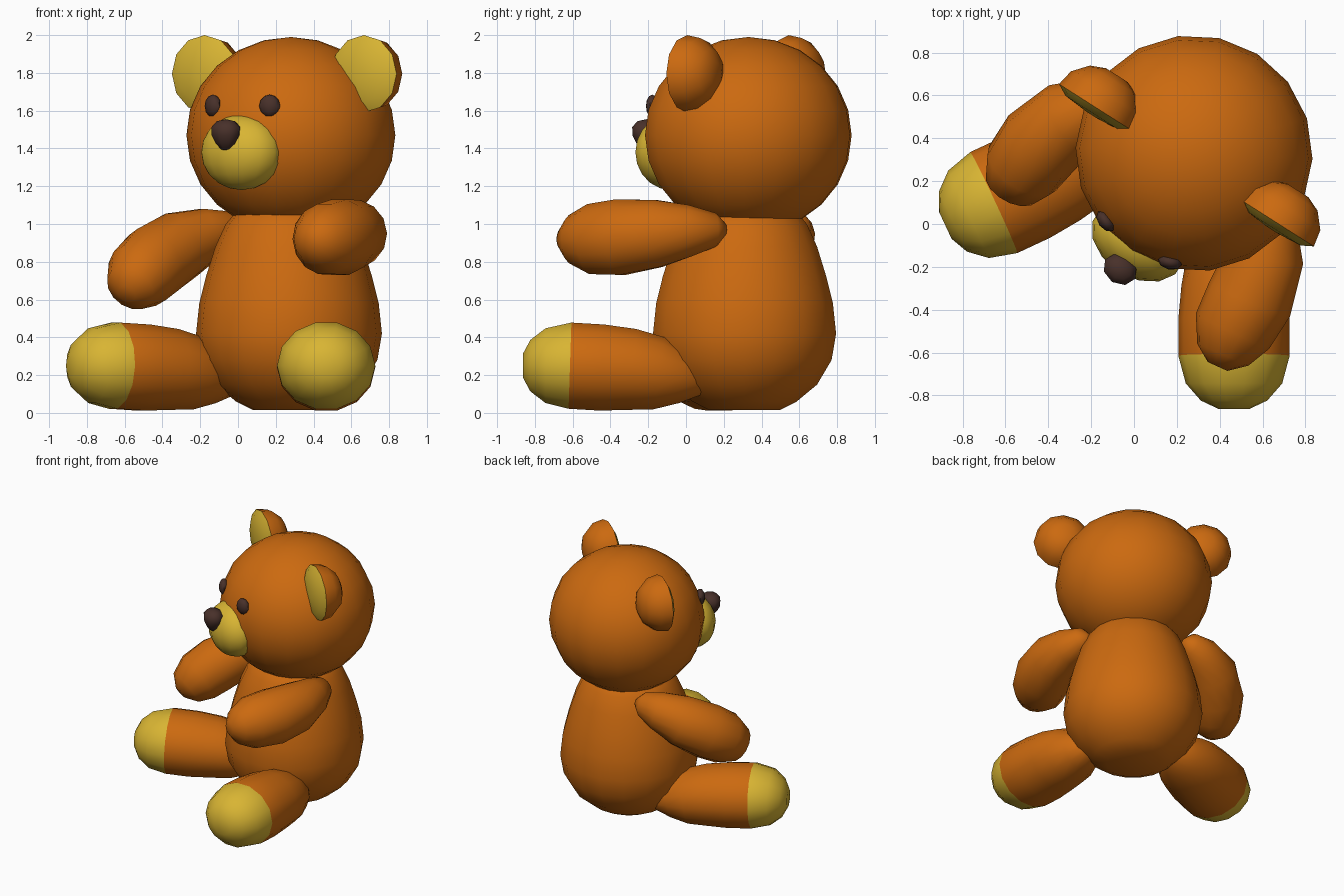
import bpy, bmesh, math
from mathutils import Vector, Matrix

if "Cube" in bpy.data.objects:
    bpy.data.objects.remove(bpy.data.objects["Cube"])


def material(name, rgb):
    m = bpy.data.materials.new(name)
    m.diffuse_color = (*rgb, 1)
    m.use_nodes = True
    m.node_tree.nodes["Principled BSDF"].inputs["Base Color"].default_value = m.diffuse_color
    return m


FUR = material("orange fur", (0.60, 0.143, 0.005))
PAD = material("yellow plush", (0.69, 0.46, 0.033))
DARK = material("dark brown", (0.065, 0.030, 0.023))

# The toy sits turned on the spot: side axis, facing axis and seat centre
ANGLE = math.radians(-32.5)
SIDE = Vector((math.cos(ANGLE), math.sin(ANGLE), 0))
FACE = Vector((math.sin(ANGLE), -math.cos(ANGLE), 0))
CENTRE = Vector((0.277, 0.325, 0))


def at(side, forward, z):
    return CENTRE + SIDE * side + FACE * forward + Vector((0, 0, z))


def finish(bm, name, mats):
    bmesh.ops.recalc_face_normals(bm, faces=bm.faces)
    me = bpy.data.meshes.new(name)
    bm.to_mesh(me)
    bm.free()
    for m in mats:
        me.materials.append(m)
    ob = bpy.data.objects.new(name, me)
    bpy.context.collection.objects.link(ob)
    return ob


def tube(name, stations, mats, sides=14, vscale=1.0, second=lambda i: False):
    """Skin round rings along (point, radius) stations; second(i) picks material 1."""
    bm = bmesh.new()
    pts = [p for p, r in stations]
    rings = []
    for i, (p, r) in enumerate(stations):
        t = (pts[min(i + 1, len(pts) - 1)] - pts[max(i - 1, 0)]).normalized()
        u = t.cross(Vector((0, 0, 1)))
        u = u.normalized() if u.length > 0.01 else Vector((1, 0, 0))
        v = u.cross(t) * vscale
        rings.append([bm.verts.new(p + r * (math.cos(a) * u + math.sin(a) * v))
                      for a in (2 * math.pi * k / sides for k in range(sides))])
    for i in range(len(rings) - 1):
        a, b = rings[i], rings[i + 1]
        for k in range(sides):
            j = (k + 1) % sides
            f = bm.faces.new((a[k], a[j], b[j], b[k]))
            f.material_index = int(second(i))
    bm.faces.new(rings[0]).material_index = int(second(0))
    bm.faces.new(rings[-1]).material_index = int(second(len(rings) - 2))
    return finish(bm, name, mats)


def ball(name, centre, radii, mat, direction=FACE, seg=16, rings=10, taper=0.0):
    """Ellipsoid with radii (side, forward, up), forward along direction."""
    bm = bmesh.new()
    bmesh.ops.create_uvsphere(bm, u_segments=seg, v_segments=rings, radius=1)
    for v in bm.verts:
        k = 1 + taper * v.co.z
        v.co = Vector((v.co.x * radii[0] * k, v.co.y * radii[1] * k, v.co.z * radii[2]))
    side = Vector((-direction.y, direction.x, 0))
    m = Matrix((side, direction, Vector((0, 0, 1)))).transposed().to_4x4()
    m.translation = centre
    bmesh.ops.transform(bm, matrix=m, verts=bm.verts)
    return finish(bm, name, [mat])


# Pear-shaped body
body = [(0.015, 0.19), (0.06, 0.28), (0.15, 0.39), (0.28, 0.468), (0.42, 0.492),
        (0.58, 0.475), (0.72, 0.44), (0.88, 0.39), (1.0, 0.335), (1.1, 0.25)]
tube("body", [(Vector((0.27, 0.31, z)), r) for z, r in body], [FUR], 18)

# Head, snout and nose
ball("head", Vector((0.28, 0.33, 1.47)), (0.555, 0.55, 0.52), FUR, seg=18, rings=12)
ball("snout", at(0, 0.48, 1.38), (0.235, 0.17, 0.2), PAD, seg=14)
ball("nose", at(0, 0.635, 1.47), (0.082, 0.07, 0.085), DARK, seg=8, rings=6, taper=0.35)

# Mirrored pairs: eyes, ears, legs
ear = [(-0.12, 0.06), (-0.09, 0.13), (-0.02, 0.19), (0.06, 0.205), (0.09, 0.15), (0.10, 0.03)]
leg = [(0, 0.07, 0.25), (0.04, 0.155, 0.25), (0.12, 0.225, 0.25), (0.25, 0.26, 0.25),
       (0.42, 0.26, 0.24), (0.58, 0.245, 0.23), (0.72, 0.22, 0.21), (0.85, 0.16, 0.19),
       (0.95, 0.09, 0.17), (0.99, 0.03, 0.165)]
SPLAY = math.radians(32.5)
for s, label in ((-1, "right"), (1, "left")):
    out = (SIDE * s * 0.178 + FACE * 0.483).normalized()
    ball(label + "_eye", at(s * 0.178, 0.483, 1.625), (0.057, 0.035, 0.06), DARK,
         out, seg=8, rings=6)
    tube(label + "_ear", [(at(s * 0.50, t, 1.795), r) for t, r in ear], [FUR, PAD], 12,
         second=lambda i: i >= 3)
    tube(label + "_leg",
         [(at(s * (0.799 - t * math.sin(SPLAY)), 0.901 - t * math.cos(SPLAY), z), r)
          for t, r, z in leg], [FUR, PAD], 14, 0.9, lambda i: i < 3)

# Arms: one lowered, one reaching forward
arms = {
    "right_arm": [(0.02, 0.58, 0.98, 0.03), (-0.03, 0.575, 0.98, 0.09),
                  (-0.15, 0.55, 0.95, 0.14), (-0.30, 0.49, 0.89, 0.185),
                  (-0.44, 0.37, 0.80, 0.20), (-0.52, 0.26, 0.725, 0.188),
                  (-0.57, 0.175, 0.66, 0.135), (-0.59, 0.135, 0.63, 0.05)],
    "left_arm": [(0.59, 0.21, 0.97, 0.03), (0.60, 0.16, 0.97, 0.09),
                 (0.615, 0.02, 0.965, 0.14), (0.61, -0.15, 0.95, 0.183),
                 (0.54, -0.35, 0.93, 0.205), (0.46, -0.50, 0.92, 0.19),
                 (0.415, -0.61, 0.92, 0.13), (0.39, -0.665, 0.92, 0.05)],
}
for name, pts in arms.items():
    tube(name, [(Vector(p[:3]), p[3]) for p in pts], [FUR], 14)

# Smooth shading everywhere, sharp only at ear rims
for ob in bpy.context.collection.objects:
    ob.select_set(True)
    bpy.context.view_layer.objects.active = ob
bpy.ops.object.shade_smooth_by_angle(angle=math.radians(60))
